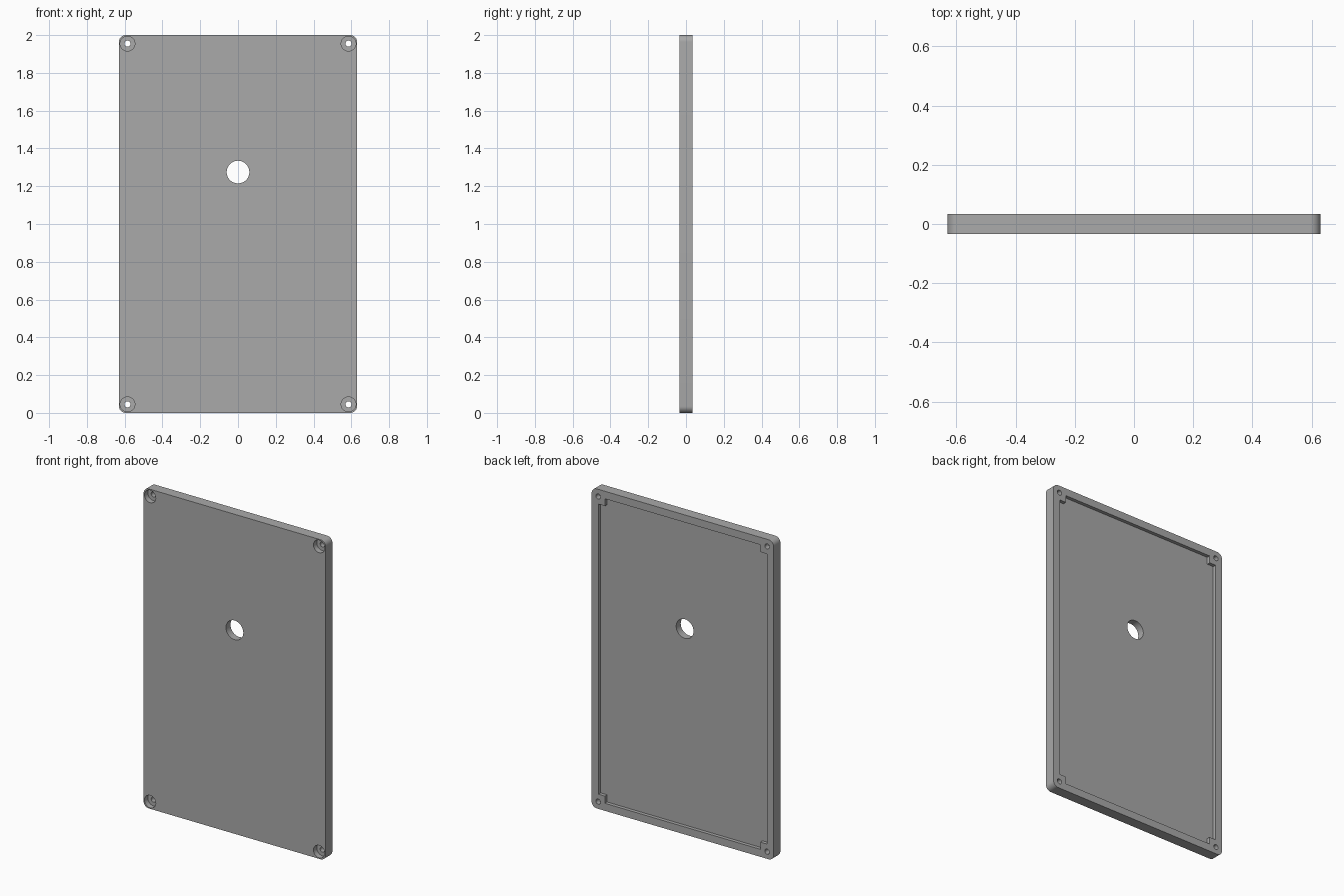
import bpy
import math
from mathutils import Matrix

if "Cube" in bpy.data.objects:
    bpy.data.objects.remove(bpy.data.objects["Cube"], do_unlink=True)

W, H, T = 1.26, 2.0, 0.067      # panel width, height, thickness
RIM, BLOCK, RECESS = 0.047, 0.092, 0.022
INSET = 0.045                   # screw centre from the edges

grey = bpy.data.materials.new("grey plastic")
grey.use_nodes = True
colour = (0.4, 0.4, 0.4, 1)
grey.diffuse_color = colour
grey.node_tree.nodes["Principled BSDF"].inputs["Base Color"].default_value = colour


def box(name, x, y, z, size):
    bpy.ops.mesh.primitive_cube_add(size=1, location=(x, y, z))
    ob = bpy.context.object
    ob.name = name
    ob.data.transform(Matrix.Diagonal((*size, 1)))
    return ob


def drill(name, x, y, z, radius, depth, sides=48):
    bpy.ops.mesh.primitive_cylinder_add(vertices=sides, radius=radius, depth=depth,
                                        location=(x, y, z), rotation=(math.pi / 2, 0, 0))
    bpy.context.object.name = name
    return bpy.context.object


def apply(ob, mod):
    bpy.context.view_layer.objects.active = ob
    bpy.ops.object.modifier_apply(modifier=mod.name)


def cut(ob, cutter):
    mod = ob.modifiers.new("cut", "BOOLEAN")
    mod.operation = "DIFFERENCE"
    mod.solver = "EXACT"
    mod.object = cutter
    apply(ob, mod)
    bpy.data.objects.remove(cutter, do_unlink=True)


# Panel with rounded upright corners
panel = box("cover_panel", 0, 0, H / 2, (W, T, H))
panel.data.materials.append(grey)
bevel = panel.modifiers.new("corners", "BEVEL")
bevel.limit_method = "WEIGHT"
bevel.width = 0.035
bevel.segments = 8
weights = panel.data.attributes.new("bevel_weight_edge", "FLOAT", "EDGE")
for e in panel.data.edges:
    a, b = (panel.data.vertices[i].co for i in e.vertices)
    weights.data[e.index].value = 1.0 if abs(a.y - b.y) > T / 2 else 0.0
apply(panel, bevel)

corners = [(sx * (W / 2 - INSET), z) for sx in (-1, 1) for z in (INSET, H - INSET)]

# Back recess, leaving a rim and a square boss in each corner
recess = box("recess_cutter", 0, T / 2, H / 2, (W - 2 * RIM, 2 * RECESS, H - 2 * RIM))
for sx in (-1, 1):
    for z in (0, H):
        cut(recess, box("boss", sx * W / 2, T / 2, z, (2 * BLOCK, T * 2, 2 * BLOCK)))
cut(panel, recess)

# Centre opening
cut(panel, drill("opening_cutter", 0, 0, 1.275, 0.06, 0.3, 64))

# Screw holes with counterbores from the front
for x, z in corners:
    cut(panel, drill("screw_cutter", x, 0, z, 0.016, 0.3, 32))
    cut(panel, drill("counterbore_cutter", x, -T / 2, z, 0.039, 0.066))

# Smooth the round walls, keep the edges sharp
bpy.ops.object.select_all(action="DESELECT")
panel.select_set(True)
bpy.context.view_layer.objects.active = panel
bpy.ops.object.shade_smooth_by_angle(angle=math.radians(30))
